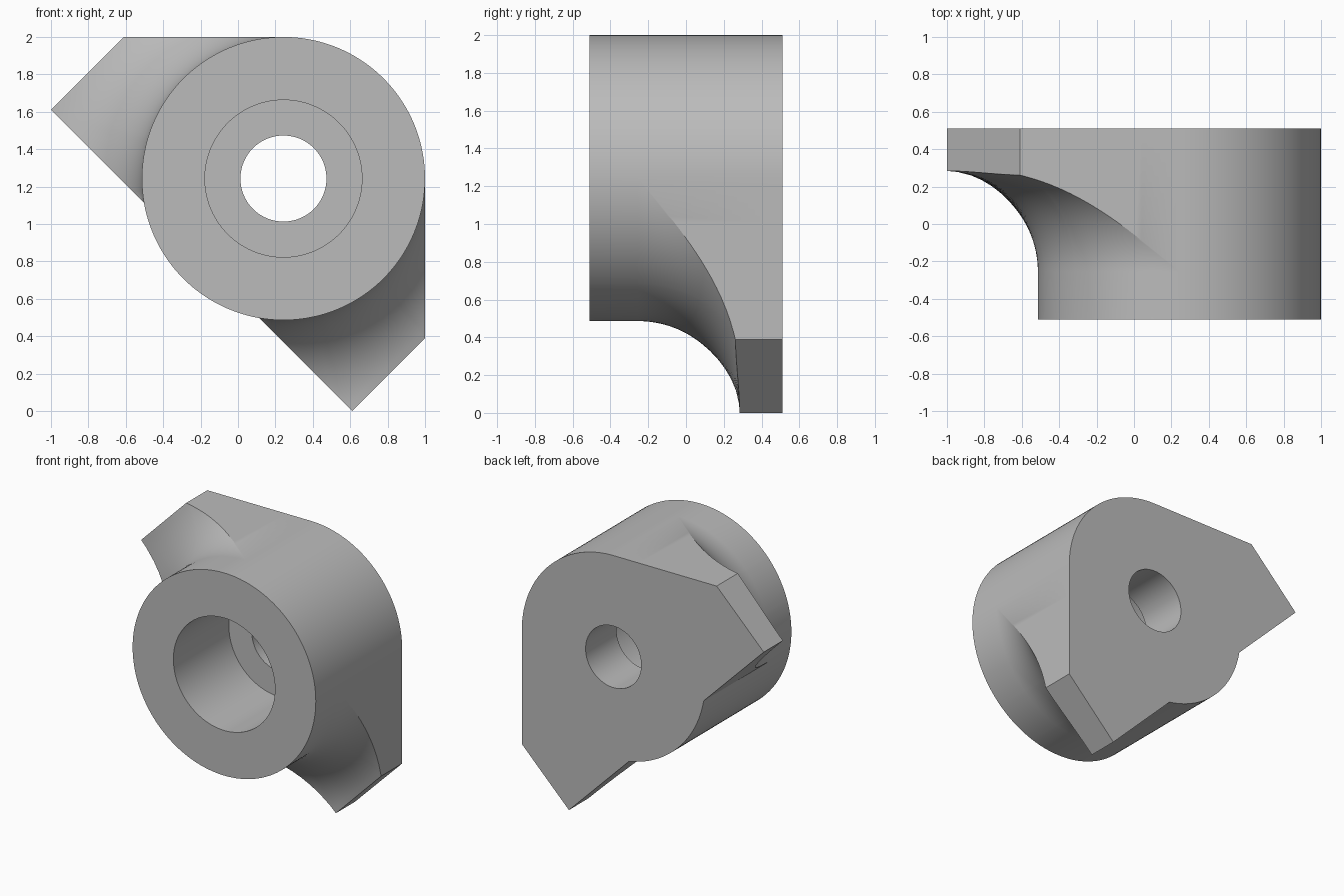
import bpy, bmesh
from math import pi, cos, sin, acos, atan2, radians

if "Cube" in bpy.data.objects:
    bpy.data.objects.remove(bpy.data.objects["Cube"])

# Main dimensions
R_BARREL, R_BORE, R_HOLE = 0.757, 0.42, 0.23
FRONT, BACK, BORE_FLOOR = -0.51, 0.51, 0.145
CX, CZ = 1 - R_BARREL, 2 - R_BARREL
R_FILLET, Y_FILLET = 0.539, -0.255
ARM, EDGE = 1.139, 0.619
STEPS, SEGMENTS = 20, 144

# Flat sides of the two-armed plate: (direction in degrees, distance from the bore axis)
SIDES = [(0, R_BARREL), (45, R_BARREL * cos(pi / 4)), (90, R_BARREL),
         (135, ARM), (225, EDGE), (315, ARM)]


def outline(angle):
    """Radius of the plate and barrel outline in a direction around the bore."""
    reach = [d / cos(angle - radians(a)) for a, d in SIDES if cos(angle - radians(a)) > 1e-6]
    return max(R_BARREL, min(reach))


def section(angle):
    """Closed (radius, y) section: back face, arm fillet, front face, counterbore, hole."""
    rim = outline(angle)
    sweep = acos(max(-1, 1 - (rim - R_BARREL) / R_FILLET))
    points = [(R_HOLE, BACK), (rim, BACK)]
    for i in range(STEPS, -1, -1):
        t = sweep * i / STEPS
        points.append((R_BARREL + R_FILLET * (1 - cos(t)), Y_FILLET + R_FILLET * sin(t)))
    return points + [(R_BARREL, FRONT), (R_BORE, FRONT),
                     (R_BORE, BORE_FLOOR), (R_HOLE, BORE_FLOOR)]


# Directions around the bore, with exact ones for the outline corners
angles = [2 * pi * i / SEGMENTS for i in range(SEGMENTS)]
half_notch = acos(EDGE / R_BARREL)
diagonal = radians(225)
corners = [diagonal - half_notch, diagonal + half_notch,
           diagonal - atan2(ARM, EDGE), diagonal + atan2(ARM, EDGE)]
top_corner = atan2(R_BARREL, R_BARREL - ARM * 2 ** 0.5)
corners += [top_corner, 2.5 * pi - top_corner]
angles = [a for a in angles if min(abs(a - c) for c in corners) > 0.008]
angles = sorted(angles + corners)

# Loft the sections around the bore axis
bm = bmesh.new()
loops = [[bm.verts.new((CX + r * cos(a), y, CZ + r * sin(a))) for r, y in section(a)]
         for a in angles]
for k, loop in enumerate(loops):
    following = loops[(k + 1) % len(loops)]
    for j in range(len(loop)):
        n = (j + 1) % len(loop)
        bm.faces.new((loop[j], loop[n], following[n], following[j]))
bmesh.ops.remove_doubles(bm, verts=bm.verts, dist=0.0002)
bmesh.ops.recalc_face_normals(bm, faces=bm.faces)
mesh = bpy.data.meshes.new("bored_mounting_block")
bm.to_mesh(mesh)
bm.free()

# Plain grey material
grey = bpy.data.materials.new("plain_grey")
grey.use_nodes = True
grey.diffuse_color = (0.5, 0.5, 0.5, 1)
grey.node_tree.nodes["Principled BSDF"].inputs["Base Color"].default_value = (0.5, 0.5, 0.5, 1)
mesh.materials.append(grey)

block = bpy.data.objects.new("bored_mounting_block", mesh)
bpy.context.collection.objects.link(block)
bpy.ops.object.select_all(action="DESELECT")
block.select_set(True)
bpy.context.view_layer.objects.active = block
bpy.ops.object.shade_smooth_by_angle(angle=radians(25))
